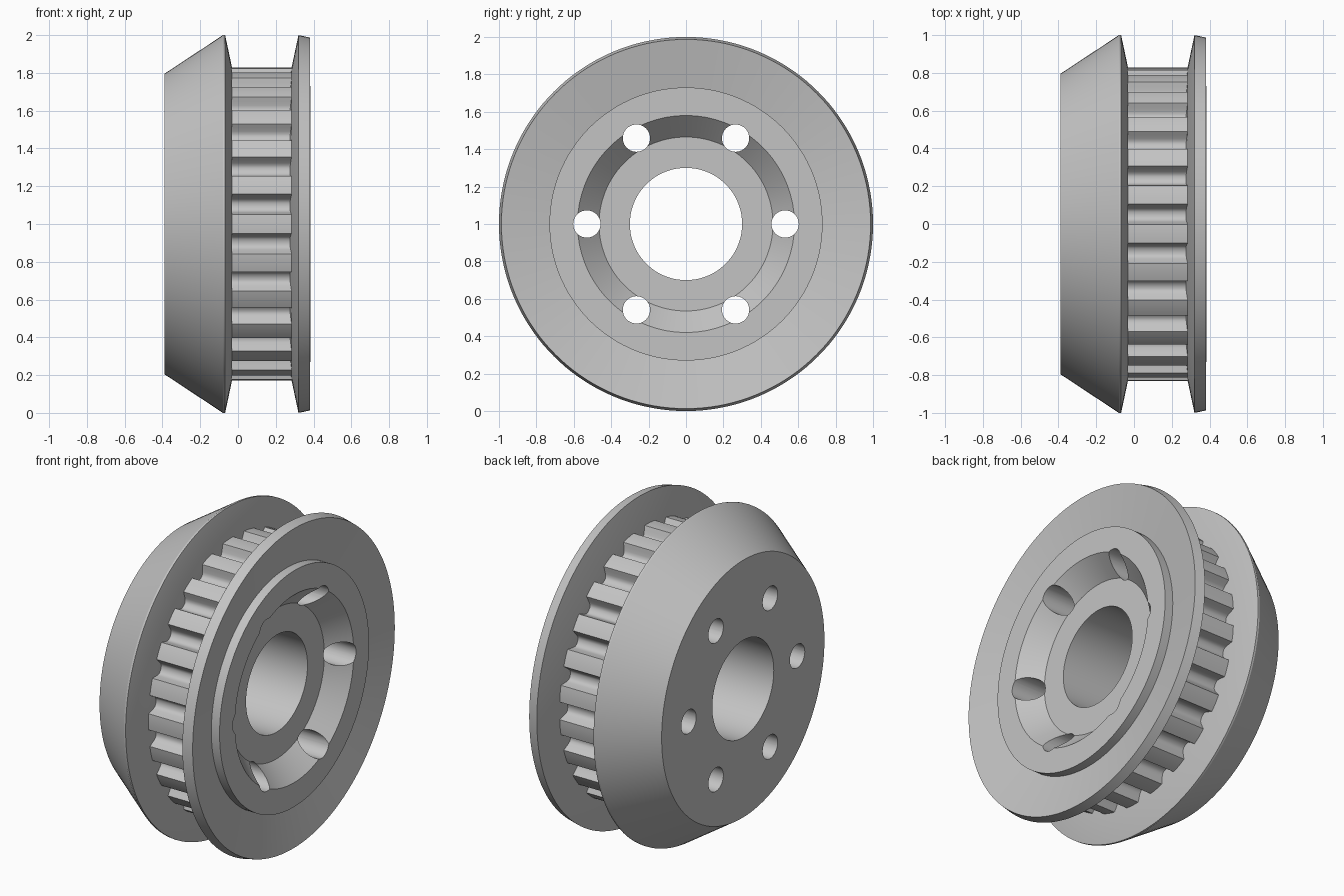
import bpy, bmesh, math
from mathutils import Matrix

cube = bpy.data.objects.get("Cube")
if cube:
    bpy.data.objects.remove(cube, do_unlink=True)

AXIS_Z = 1.0      # height of the axle, which runs along x
TEETH = 25
SEGMENTS = 144

metal = bpy.data.materials.new("plain_grey")
metal.use_nodes = True
GREY = (0.55, 0.55, 0.55, 1)
metal.diffuse_color = GREY
metal.node_tree.nodes["Principled BSDF"].inputs["Base Color"].default_value = GREY


def point(x, r, a):
    return (x, -r * math.cos(a), AXIS_Z + r * math.sin(a))


def finish(name, bm):
    bmesh.ops.recalc_face_normals(bm, faces=bm.faces)
    mesh = bpy.data.meshes.new(name)
    bm.to_mesh(mesh)
    bm.free()
    obj = bpy.data.objects.new(name, mesh)
    bpy.context.collection.objects.link(obj)
    mesh.materials.append(metal)
    return obj


def activate(obj):
    bpy.ops.object.select_all(action='DESELECT')
    obj.select_set(True)
    bpy.context.view_layer.objects.active = obj


def smooth(obj):
    activate(obj)
    bpy.ops.object.shade_smooth_by_angle(angle=math.radians(28))


def skin(bm, rings):
    # closed tube of quads through a closed list of closed rings
    n = len(rings[0])
    for i, ring in enumerate(rings):
        nxt = rings[(i + 1) % len(rings)]
        for j in range(n):
            k = (j + 1) % n
            bm.faces.new((ring[j], ring[k], nxt[k], nxt[j]))


def lathe(name, profile):
    bm = bmesh.new()
    rings = [[bm.verts.new(point(x, r, math.tau * j / SEGMENTS)) for j in range(SEGMENTS)]
             for x, r in profile]
    skin(bm, rings)
    return finish(name, bm)


# Hub with tapered back flange, bore and countersunk recess
hub = lathe("hub_and_back_flange", [
    (-0.39, 0.30), (-0.39, 0.795), (-0.08, 1.0), (-0.068, 1.0), (-0.032, 0.83),
    (-0.032, 0.73), (0.385, 0.73), (0.385, 0.58), (0.265, 0.465), (0.265, 0.30)])

# Six bolt holes
bm = bmesh.new()
for i in range(6):
    spot = Matrix.Translation(point(0, 0.53, math.tau * i / 6))
    bmesh.ops.create_cone(bm, cap_ends=True, segments=40, radius1=0.073, radius2=0.073,
                          depth=1.2, matrix=spot @ Matrix.Rotation(math.pi / 2, 4, 'Y'))
cutter = finish("bolt_hole_cutter", bm)
cutter.hide_render = True
cut = hub.modifiers.new("bolt_holes", 'BOOLEAN')
cut.operation = 'DIFFERENCE'
cut.solver = 'EXACT'
cut.object = cutter
activate(hub)
bpy.ops.object.modifier_apply(modifier=cut.name)
bpy.data.objects.remove(cutter, do_unlink=True)
smooth(hub)

# Dished front flange
smooth(lathe("front_flange", [
    (0.27, 0.72), (0.284, 0.83), (0.32, 1.0), (0.381, 0.987), (0.327, 0.72)]))

# Toothed belt ring: half a tooth outline, mirrored and repeated
half = [(0.030, 0.830), (0.060, 0.829), (0.069, 0.808), (0.079, 0.785),
        (0.089, 0.771), (0.104, 0.763)]
pitch = math.tau / TEETH
tooth = [(-a, r) for a, r in reversed(half)] + [(0, 0.83)] + half + [(pitch / 2, 0.761)]
outline = [(a + i * pitch, r) for i in range(TEETH) for a, r in tooth]
bm = bmesh.new()
rings = [[bm.verts.new(point(x, r if outer else 0.71, a)) for a, r in outline]
         for x, outer in ((-0.036, True), (0.288, True), (0.288, False), (-0.036, False))]
skin(bm, rings)
smooth(finish("toothed_ring", bm))
